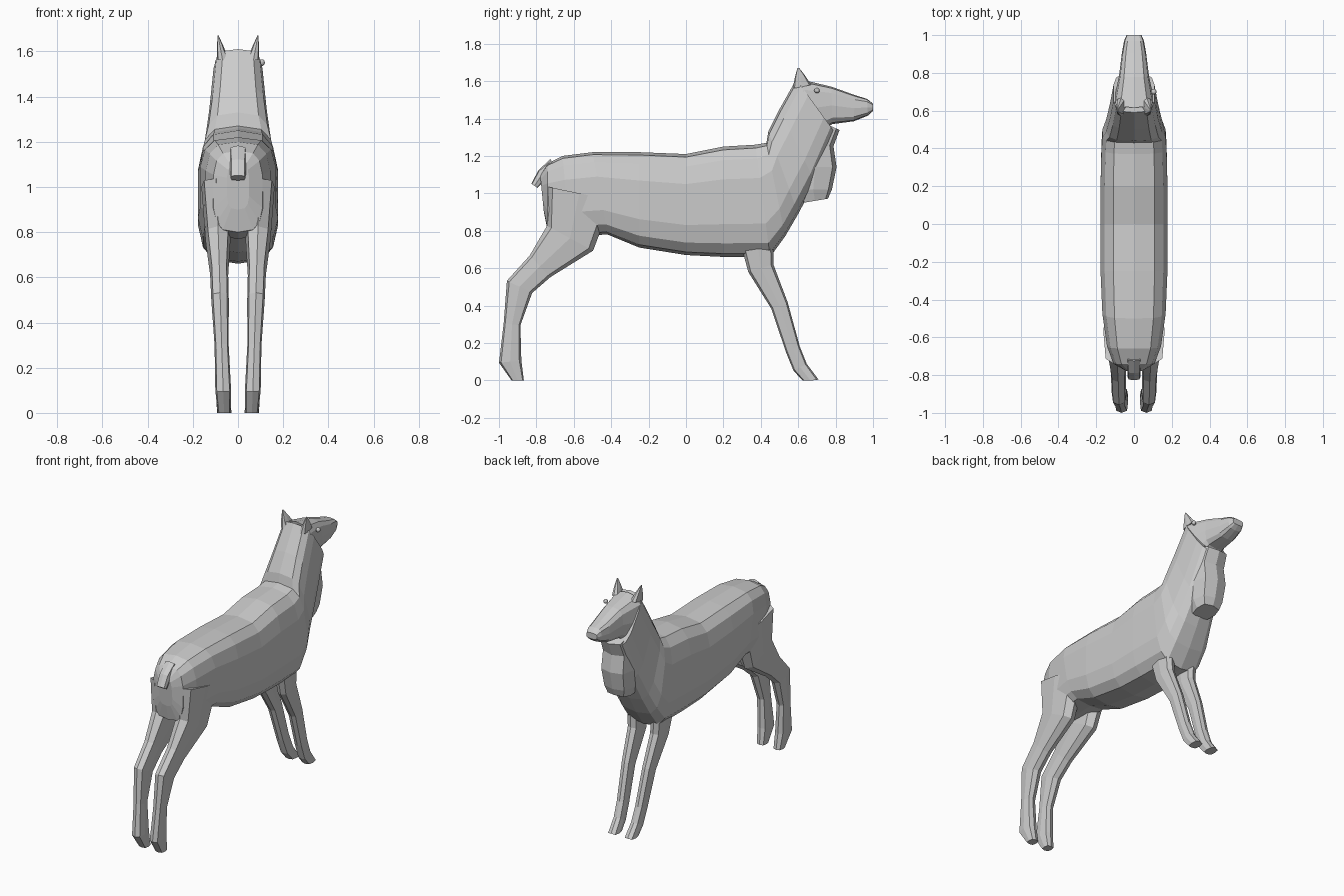
import bpy, bmesh, math
from mathutils import Vector

cube = bpy.data.objects.get("Cube")
if cube:
    bpy.data.objects.remove(cube)

COAT = (.6, .6, .6, 1)
coat = bpy.data.materials.new("grey coat")
coat.use_nodes = True
coat.diffuse_color = COAT
coat.node_tree.nodes["Principled BSDF"].inputs["Base Color"].default_value = COAT


def finish(name, bm):
    """Turn a bmesh into a coat-coloured object with flat faces."""
    bmesh.ops.recalc_face_normals(bm, faces=bm.faces[:])
    mesh = bpy.data.meshes.new(name)
    bm.to_mesh(mesh)
    bm.free()
    mesh.materials.append(coat)
    obj = bpy.data.objects.new(name, mesh)
    bpy.context.collection.objects.link(obj)


def soft_power(value):
    """Squares off a circle so that cross-sections become rounded boxes."""
    return math.copysign(abs(value) ** .6, value)


def loft(name, sections, sides):
    """Skin rounded-box rings given as (edge a, edge b, half width, centre x)."""
    bm = bmesh.new()
    rings = []
    for a, b, half_width, centre_x in sections:
        ring = []
        for i in range(sides):
            angle = math.tau * i / sides
            point = (a + b) / 2 + (a - b) / 2 * soft_power(math.cos(angle))
            point.x = centre_x + half_width * soft_power(math.sin(angle))
            point.z = max(point.z, 0)
            ring.append(bm.verts.new(point))
        rings.append(ring)
    for ring, following in zip(rings, rings[1:]):
        for i in range(sides):
            bm.faces.new((ring[i - 1], ring[i], following[i], following[i - 1]))
    bm.faces.new(rings[0])
    bm.faces.new(rings[-1])
    finish(name, bm)


def limb(name, path, base, slope, centre_x=lambda z: 0, sides=8):
    """Loft square to a path of (y, z, radius); half width = base + slope * radius."""
    sections = []
    last = len(path) - 1
    for i, (y, z, radius) in enumerate(path):
        before, after = path[max(i - 1, 0)], path[min(i + 1, last)]
        across = Vector((0, before[1] - after[1], after[0] - before[0]))
        across.normalize()
        middle = Vector((0, y, z))
        sections.append((middle + across * radius, middle - across * radius,
                         base + slope * radius, centre_x(z)))
    loft(name, sections, sides)


# Barrel from rump to shoulder, then neck: back line, belly line, half width
TRUNK = [
    ((-.78, 1.1), (-.76, .9), .05),
    ((-.74, 1.16), (-.74, .8), .11),
    ((-.66, 1.2), (-.62, .77), .145),
    ((-.5, 1.22), (-.42, .78), .17),
    ((-.25, 1.22), (-.25, .71), .18),
    ((0, 1.21), (0, .67), .18),
    ((.2, 1.25), (.2, .66), .18),
    ((.37, 1.26), (.45, .66), .175),
    ((.43, 1.27), (.53, .77), .17),
    ((.44, 1.33), (.6, .89), .15),
    ((.5, 1.45), (.69, 1.06), .13),
    ((.59, 1.61), (.8, 1.32), .11),
]
loft("body_and_neck", [(Vector((0, *back)), Vector((0, *belly)), half_width, 0)
                       for back, belly, half_width in TRUNK], sides=14)

# Head tapering to the muzzle
limb("head", [(.64, 1.45, .16), (.78, 1.47, .1), (.9, 1.455, .07),
              (.97, 1.46, .045), (1, 1.46, .02)], base=.03, slope=.5, sides=12)

# Shaggy throat ruff hanging in front of the chest
limb("throat_ruff", [(.73, 1.38, .1), (.68, 1.27, .11), (.69, 1.14, .115),
                     (.68, 1.02, .1), (.69, .96, .07)], base=.03, slope=.6)

# Short drooping tail
limb("tail", [(-.7, 1.14, .05), (-.77, 1.1, .03), (-.81, 1.04, .02)],
     base=.03, slope=.2)

# Legs run from inside the body to the hoof, drawing together towards the ground
HIND = [(-.57, 1, .18), (-.62, .76, .14), (-.78, .61, .08), (-.89, .5, .075),
        (-.93, .3, .045), (-.94, .1, .06), (-.9, -.02, .035)]
FORE = [(.37, .82, .1), (.4, .6, .07), (.5, .4, .047), (.57, .17, .04),
        (.61, .07, .04), (.665, -.02, .05)]
EAR = [(.62, 1.57, .05), (.61, 1.62, .03), (.6, 1.67, .005)]

for label, side in (("left", 1), ("right", -1)):
    def leg_x(z):
        return side * (.062 + .035 * z)

    def ear_x(z):
        return side * (.07 + .2 * (z - 1.58))

    limb(label + "_hind_leg", HIND, .02, .25, leg_x)
    limb(label + "_front_leg", FORE, .02, .25, leg_x)
    limb(label + "_ear", EAR, 0, .5, ear_x)

# Small bead eye
bm = bmesh.new()
bmesh.ops.create_uvsphere(bm, u_segments=10, v_segments=6, radius=.015)
bmesh.ops.translate(bm, verts=bm.verts[:], vec=(.105, .7, 1.55))
finish("eye", bm)
